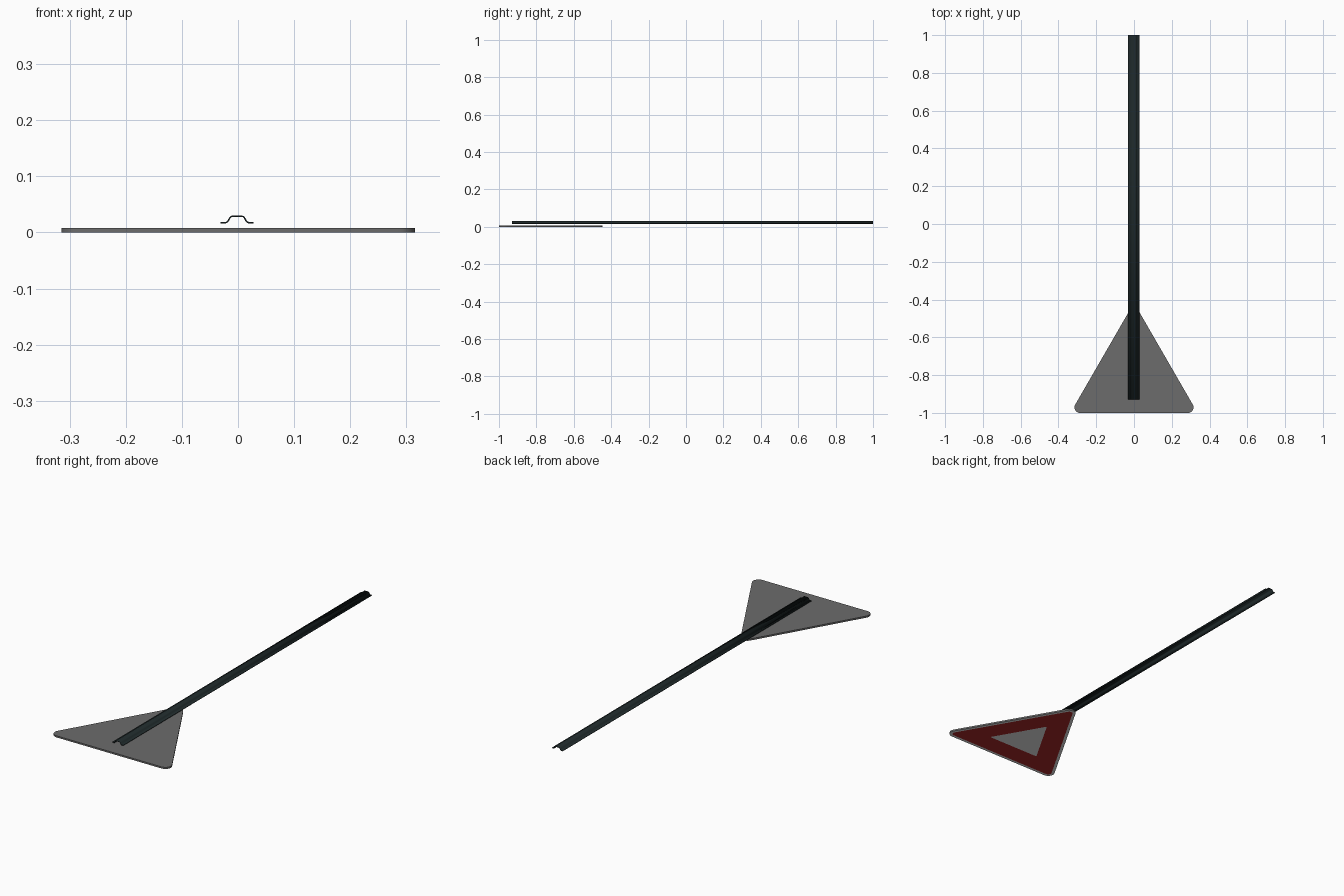
import bpy, bmesh, math

if "Cube" in bpy.data.objects:
    bpy.data.objects.remove(bpy.data.objects["Cube"])

CY = -0.806          # centre of the triangular sign
THICK = 0.008


def material(name, rgb):
    m = bpy.data.materials.new(name)
    m.diffuse_color = (*rgb, 1)
    m.use_nodes = True
    m.node_tree.nodes["Principled BSDF"].inputs["Base Color"].default_value = m.diffuse_color
    return m


grey = material("grey metal", (0.15, 0.15, 0.15))
white = material("white", (0.8, 0.8, 0.8))
red = material("red", (0.40, 0.02, 0.022))
dark = material("dark green steel", (0.012, 0.02, 0.021))


def finish(bm, name, mats):
    bmesh.ops.recalc_face_normals(bm, faces=bm.faces)
    me = bpy.data.meshes.new(name)
    bm.to_mesh(me)
    bm.free()
    for m in mats:
        me.materials.append(m)
    ob = bpy.data.objects.new(name, me)
    bpy.context.collection.objects.link(ob)
    bpy.ops.object.select_all(action='DESELECT')
    bpy.context.view_layer.objects.active = ob
    ob.select_set(True)
    return ob


def rounded_triangle(bm, side, r, z, n=8):
    """Ring of vertices: equilateral triangle, apex to +y, rounded by r."""
    ring = []
    for k in range(3):
        a = math.radians(90 + 120 * k)
        cx, cy = side / math.sqrt(3) * math.cos(a), side / math.sqrt(3) * math.sin(a)
        for i in range(n + 1):
            b = a + math.radians(-60 + 120 * i / n)
            ring.append(bm.verts.new((cx + r * math.cos(b), CY + cy + r * math.sin(b), z)))
    return ring


def bridge(bm, a, b, mat):
    for i in range(len(a)):
        j = (i + 1) % len(a)
        bm.faces.new((a[i], a[j], b[j], b[i])).material_index = mat


# Sign plate: grey back and rim; face below with white border, red band, white middle
bm = bmesh.new()
back = rounded_triangle(bm, 0.57, 0.03, THICK)
rim = rounded_triangle(bm, 0.57, 0.03, 0)
band = rounded_triangle(bm, 0.57, 0.016, 0)
middle = rounded_triangle(bm, 0.275, 0.003, 0)
bm.faces.new(back).material_index = 0
bridge(bm, back, rim, 0)
bridge(bm, rim, band, 1)
bridge(bm, band, middle, 2)
bm.faces.new(middle).material_index = 1
finish(bm, "sign_plate", [grey, white, red])
bpy.ops.object.shade_smooth_by_angle(angle=math.radians(30))

# Post: hat-shaped channel swept along y
half = [(0.0295, 0.0173), (0.0205, 0.0173), (0.0175, 0.0187), (0.0155, 0.0215),
        (0.0130, 0.0260), (0.0110, 0.0281), (0.0085, 0.0287)]
profile = [(-x, z) for x, z in half] + [(x, z) for x, z in reversed(half)]
bm = bmesh.new()
ends = [[bm.verts.new((x - 0.0015, y, z)) for x, z in profile] for y in (-0.93, 1.0)]
for i in range(len(profile) - 1):
    bm.faces.new((ends[0][i], ends[0][i + 1], ends[1][i + 1], ends[1][i]))
post = finish(bm, "channel_post", [dark])
wall = post.modifiers.new("wall", 'SOLIDIFY')
wall.thickness = 0.0026
wall.offset = 0
bpy.ops.object.shade_smooth_by_angle(angle=math.radians(35))
